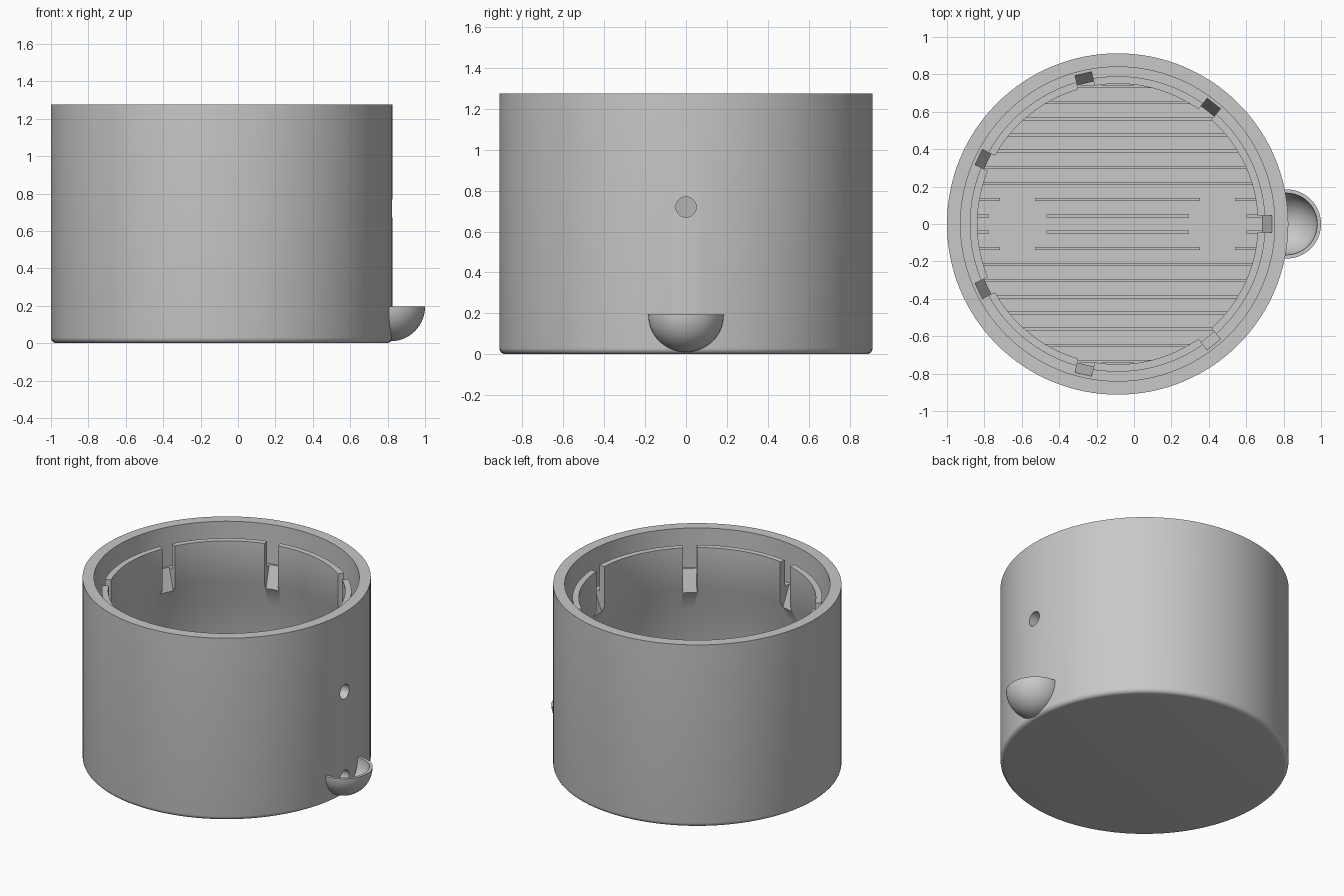
import bpy
import bmesh
import math
from mathutils import Matrix, Vector

cube = bpy.data.objects.get("Cube")
if cube:
    bpy.data.objects.remove(cube, do_unlink=True)

CX = -0.0875      # axis of the pot
R_OUT = 0.9125
R_IN = 0.84
HEIGHT = 1.275
FLOOR = 0.06
FILLET = 0.03
NOTCHES = 7

grey = bpy.data.materials.new("plain_grey")
grey.use_nodes = True
colour = (0.58, 0.58, 0.58, 1)
grey.diffuse_color = colour
grey.node_tree.nodes["Principled BSDF"].inputs["Base Color"].default_value = colour


def add_object(name, bm):
    bmesh.ops.recalc_face_normals(bm, faces=bm.faces[:])
    mesh = bpy.data.meshes.new(name)
    bm.to_mesh(mesh)
    bm.free()
    mesh.materials.append(grey)
    obj = bpy.data.objects.new(name, mesh)
    bpy.context.collection.objects.link(obj)
    return obj


def lathe(name, profile, centre, segments):
    """Turn an (r, z) profile, whose ends lie on the axis, about z."""
    bm = bmesh.new()
    verts = [bm.verts.new((r, 0, z)) for r, z in profile]
    edges = [bm.edges.new(pair) for pair in zip(verts, verts[1:])]
    bmesh.ops.spin(bm, geom=verts + edges, cent=(0, 0, 0), axis=(0, 0, 1),
                   angle=math.tau, steps=segments, use_duplicate=False)
    bmesh.ops.remove_doubles(bm, verts=bm.verts[:], dist=0.0001)
    bmesh.ops.translate(bm, verts=bm.verts[:], vec=centre)
    return add_object(name, bm)


def cylinder(name, radius, depth, matrix, segments=32):
    bm = bmesh.new()
    bmesh.ops.create_cone(bm, cap_ends=True, segments=segments, radius1=radius,
                          radius2=radius, depth=depth, matrix=matrix)
    return add_object(name, bm)


def cut(target, cutters):
    """Subtract the cutters, bake the result and discard them."""
    for cutter in cutters:
        cutter.hide_render = True
        mod = target.modifiers.new("cut", "BOOLEAN")
        mod.operation = "DIFFERENCE"
        mod.solver = "EXACT"
        mod.object = cutter
    graph = bpy.context.evaluated_depsgraph_get()
    baked = bpy.data.meshes.new_from_object(target.evaluated_get(graph))
    target.modifiers.clear()
    target.data = baked
    for cutter in cutters:
        bpy.data.objects.remove(cutter, do_unlink=True)


def smooth(obj):
    bpy.ops.object.select_all(action="DESELECT")
    obj.select_set(True)
    bpy.context.view_layer.objects.active = obj
    bpy.ops.object.shade_smooth_by_angle(angle=math.radians(30))


# Pot body: rounded foot, open rim, groove, inner lip and tapered lip support
profile = [(0, 0)]
for i in range(6):
    a = math.radians(18 * i)
    profile.append((R_OUT - FILLET + FILLET * math.sin(a), FILLET - FILLET * math.cos(a)))
profile += [(R_OUT, HEIGHT), (R_IN, HEIGHT), (R_IN, 1.0), (0.79, 1.0), (0.79, 1.18),
            (0.75, 1.18), (0.75, 0.9), (R_IN, 0.72), (R_IN, FLOOR), (0, FLOOR)]
body = lathe("pot_body", profile, (CX, 0, 0), 128)

# Notches through the lip, each with a sloping drain at its foot
cutters = []
for i in range(NOTCHES):
    bm = bmesh.new()
    outline = [(0.7, 0.667), (0.8325, 1.02), (0.8325, 1.25), (0.7, 1.25)]
    face = bm.faces.new([bm.verts.new((r, -0.045, z)) for r, z in outline])
    side = bmesh.ops.extrude_face_region(bm, geom=[face])["geom"]
    moved = [g for g in side if isinstance(g, bmesh.types.BMVert)]
    bmesh.ops.translate(bm, verts=moved, vec=(0, 0.09, 0))
    turn = Matrix.Translation((CX, 0, 0)) @ Matrix.Rotation(math.tau * i / NOTCHES, 4, "Z")
    bmesh.ops.transform(bm, matrix=turn, verts=bm.verts[:])
    cutters.append(add_object("notch_cutter", bm))

# Overflow hole and filling hole through the left wall
for z in (0.72, 0.12):
    place = Matrix.Translation((0.8, 0, z)) @ Matrix.Rotation(math.pi / 2, 4, "Y")
    cutters.append(cylinder("hole_cutter", 0.05, 0.4, place))
cut(body, cutters)
smooth(body)

# Filling bowl: a hollow half sphere trimmed to the wall
STEPS = 16
arc = [math.radians(90 * i / STEPS) for i in range(STEPS + 1)]
outer = [(0.185 * math.sin(a), -0.185 * math.cos(a)) for a in arc]
inner = [(0.165 * math.sin(a), -0.165 * math.cos(a)) for a in reversed(arc)]
bowl = lathe("filling_bowl", outer + inner, (0.815, 0, 0.195), 64)
cut(bowl, [cylinder("bowl_trim", 0.88, 2, Matrix.Translation((CX, 0, 0.5)), 128)])
smooth(bowl)

# Thin floor ribs, interrupted by two round clear areas
PITCH, CLEAR, OFFSET = 0.0865, 0.16, 0.535
bm = bmesh.new()
for i in range(-9, 9):
    y = (i + 0.5) * PITCH
    reach = math.sqrt(0.835 ** 2 - y * y)
    stops = [-reach, reach]
    if abs(y) < CLEAR:
        gap = math.sqrt(CLEAR ** 2 - y * y)
        stops += [s * OFFSET + d for s in (-1, 1) for d in (-gap, gap)]
    stops.sort()
    for a, b in zip(stops[::2], stops[1::2]):
        size = Matrix.Diagonal(Vector((b - a, 0.016, 0.03, 1)))
        place = Matrix.Translation((CX + (a + b) / 2, y, FLOOR + 0.005))
        bmesh.ops.create_cube(bm, size=1, matrix=place @ size)
add_object("floor_ribs", bm)
